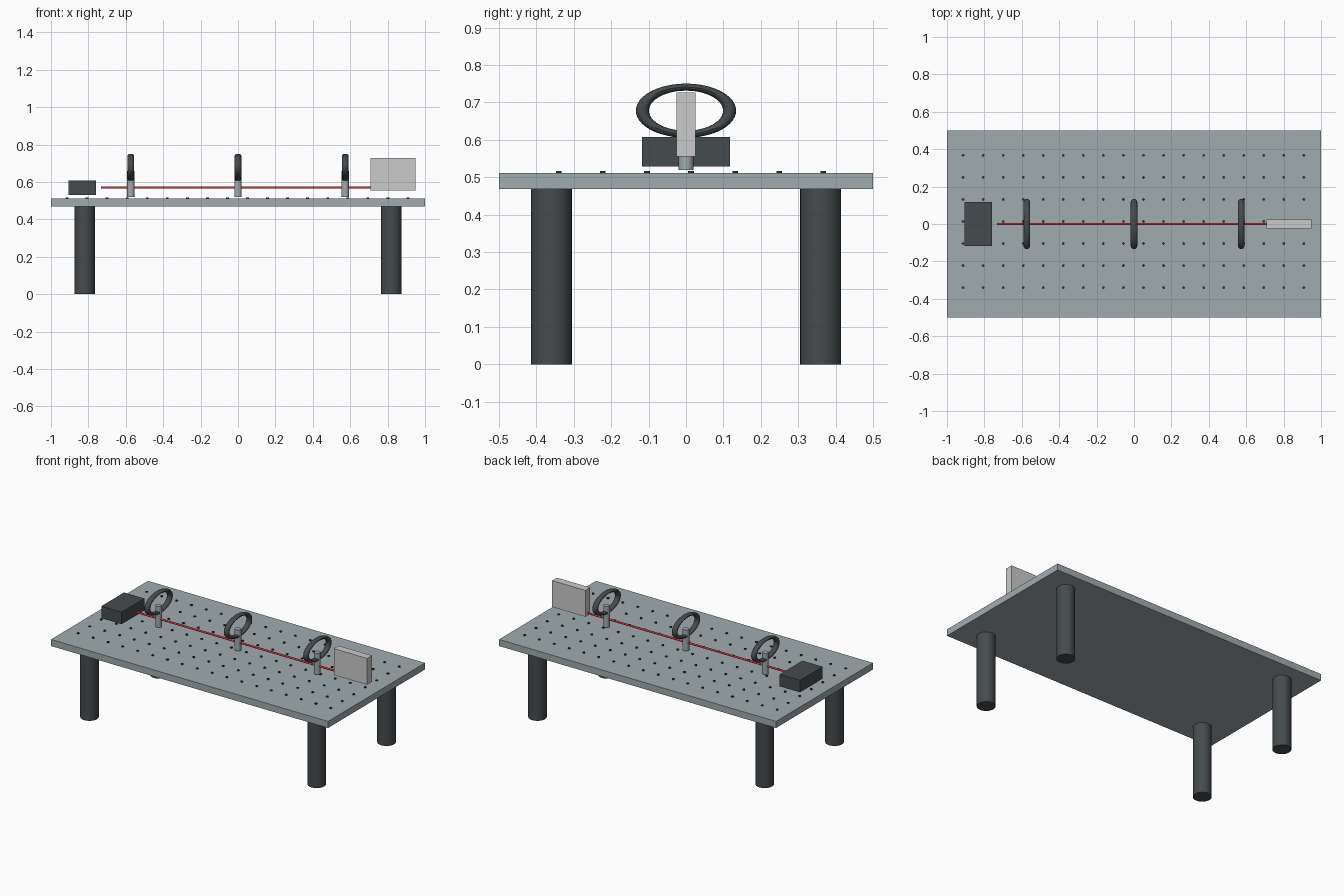
import bpy
import bmesh
from math import pi
from mathutils import Matrix

if "Cube" in bpy.data.objects:
    bpy.data.objects.remove(bpy.data.objects["Cube"])


def material(name, rgb):
    m = bpy.data.materials.new(name)
    m.diffuse_color = (*rgb, 1)
    m.use_nodes = True
    m.node_tree.nodes["Principled BSDF"].inputs["Base Color"].default_value = m.diffuse_color
    return m


STEEL = material("steel", (0.35, 0.41, 0.43))
DARK = material("dark_metal", (0.06, 0.07, 0.075))
BLACK = material("hole_black", (0.03, 0.035, 0.04))
RED = material("beam_red", (0.7, 0.03, 0.04))


def finish(name, mat, smooth):
    o = bpy.context.object
    o.name = name
    if mat:
        o.data.materials.append(mat)
    if smooth:
        bpy.ops.object.shade_smooth_by_angle()
    return o


def box(name, x, y, z, mat=None):
    # x, y, z are (low, high) ranges
    bpy.ops.mesh.primitive_cube_add(size=1, location=[sum(r) / 2 for r in (x, y, z)])
    bpy.context.object.scale = [r[1] - r[0] for r in (x, y, z)]
    bpy.ops.object.transform_apply(location=False, rotation=False, scale=True)
    return finish(name, mat, False)


def rod(name, radius, length, centre, mat, rot=(0, 0, 0), sides=32):
    bpy.ops.mesh.primitive_cylinder_add(vertices=sides, radius=radius, depth=length,
                                        location=centre, rotation=rot)
    return finish(name, mat, True)


# Table top and legs
box("table_top", (-1, 1), (-0.5, 0.5), (0.468, 0.511), STEEL)
for sx, xn in ((-1, "left"), (1, "right")):
    for sy, yn in ((-1, "front"), (1, "back")):
        rod(f"{yn}_{xn}_leg", 0.055, 0.468, (sx * 0.82, sy * 0.36, 0.234), DARK)

# Grid of mounting holes, shown as small dark discs
bm = bmesh.new()
for i in range(18):
    for j in range(7):
        pos = (-0.914 + i * 0.1072, -0.34 + j * 0.1178, 0.5125)
        bmesh.ops.create_cone(bm, cap_ends=True, segments=12, radius1=0.0075, radius2=0.0075,
                              depth=0.009, matrix=Matrix.Translation(pos))
mesh = bpy.data.meshes.new("mounting_holes")
bm.to_mesh(mesh)
bm.free()
mesh.materials.append(BLACK)
bpy.context.collection.objects.link(bpy.data.objects.new("mounting_holes", mesh))

# Light source, beam and target screen
box("light_source", (-0.905, -0.758), (-0.117, 0.117), (0.529, 0.607), DARK)
rod("beam", 0.006, 1.466, (0, 0, 0.57), RED, (0, pi / 2, 0), 16)
box("target_screen", (0.709, 0.949), (-0.025, 0.025), (0.555, 0.727))

# Lens holders: oval ring on a short post
for k, x in enumerate((-0.573, 0, 0.573), 1):
    rod(f"lens_post_{k}", 0.0195, 0.138, (x, 0, 0.589), STEEL, sides=24)
    bpy.ops.mesh.primitive_torus_add(major_radius=0.1165, minor_radius=0.0175,
                                     major_segments=48, minor_segments=16,
                                     location=(x, 0, 0.678), rotation=(0, pi / 2, 0))
    bpy.ops.object.transform_apply(location=False, rotation=True, scale=False)
    bpy.context.object.scale = (1, 1, 0.54)
    bpy.ops.object.transform_apply(location=False, rotation=False, scale=True)
    finish(f"lens_ring_{k}", DARK, True)
